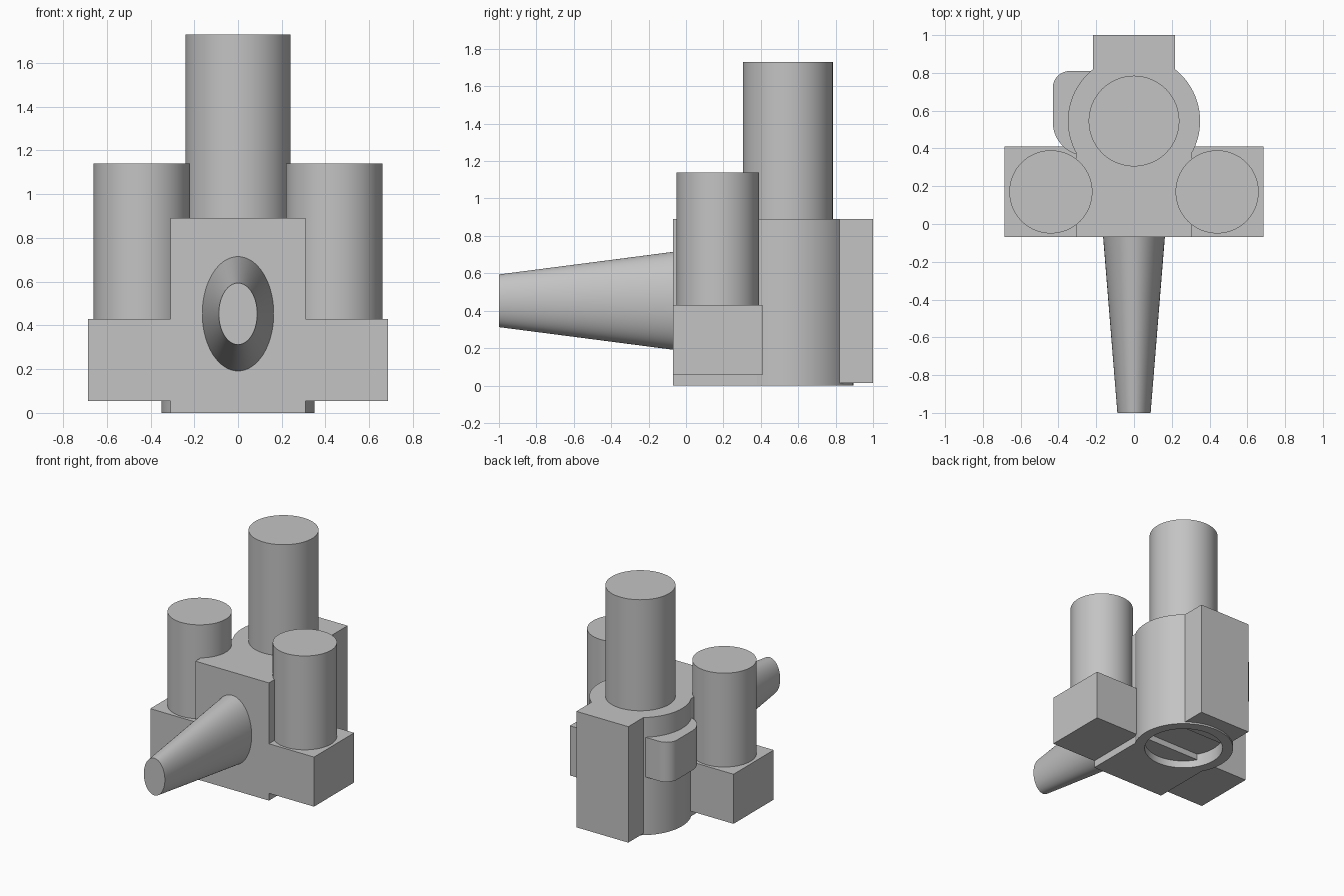
import bpy
import math

cube = bpy.data.objects.get("Cube")
if cube:
    bpy.data.objects.remove(cube, do_unlink=True)

grey = bpy.data.materials.new("plain grey")
grey.use_nodes = True
COLOUR = (0.55, 0.55, 0.55, 1)
grey.diffuse_color = COLOUR
grey.node_tree.nodes["Principled BSDF"].inputs["Base Color"].default_value = COLOUR


def finish(obj, name):
    obj.name = obj.data.name = name
    obj.data.materials.clear()
    obj.data.materials.append(grey)
    return obj


def smooth(obj):
    bpy.ops.object.select_all(action="DESELECT")
    obj.select_set(True)
    bpy.context.view_layer.objects.active = obj
    bpy.ops.object.shade_smooth_by_angle(angle=math.radians(30))


def prism(name, outline, z0, z1):
    """Extrude an outline seen from above, given anticlockwise."""
    n = len(outline)
    verts = [(x, y, z) for z in (z0, z1) for x, y in outline]
    faces = [list(range(n))[::-1], list(range(n, 2 * n))]
    faces += [[i, (i + 1) % n, (i + 1) % n + n, i + n] for i in range(n)]
    mesh = bpy.data.meshes.new(name)
    mesh.from_pydata(verts, [], faces)
    obj = bpy.data.objects.new(name, mesh)
    bpy.context.collection.objects.link(obj)
    return finish(obj, name)


def box(name, x0, x1, y0, y1, z0, z1):
    return prism(name, [(x0, y0), (x1, y0), (x1, y1), (x0, y1)], z0, z1)


def arc(cx, cy, r, start, end, steps):
    angles = [math.radians(start + (end - start) * i / steps) for i in range(steps + 1)]
    return [(cx + r * math.cos(a), cy + r * math.sin(a)) for a in angles]


def cylinder(name, x, y, r, z0, z1):
    obj = prism(name, arc(x, y, r, 0, 360, 96)[:-1], z0, z1)
    smooth(obj)
    return obj


AXIS_Y = 0.545
TOP = 0.89

# Main body: round housing joined to a square front, with a shallow socket below
housing = cylinder("round_housing", 0, AXIS_Y, 0.35, 0, TOP)
front = box("front_block", -0.308, 0.308, -0.07, 0.38, 0, TOP)
socket = cylinder("socket_cutter", 0, AXIS_Y, 0.275, -0.1, 0.1)
socket.hide_render = True
for part in (housing, front):
    cut = part.modifiers.new("socket", "BOOLEAN")
    cut.operation = "DIFFERENCE"
    cut.solver = "EXACT"
    cut.object = socket
    bpy.context.view_layer.objects.active = part
    bpy.ops.object.modifier_apply(modifier=cut.name)
    smooth(part)
bpy.data.objects.remove(socket, do_unlink=True)

# Crossbar carrying the side pipes, and the rear mounting plate
box("crossbar", -0.685, 0.685, -0.07, 0.41, 0.055, 0.43)
box("rear_plate", -0.217, 0.217, 0.75, 1, 0.013, TOP)

# Upright pipes
cylinder("tall_pipe", 0, AXIS_Y, 0.24, 0.3, 1.73)
for side, x in (("left", 0.44), ("right", -0.44)):
    cylinder(side + "_pipe", x, 0.17, 0.22, 0.4, 1.14)

# Rounded lug on the right of the housing
lug = prism("side_lug",
            [(-0.2, 0.38), (-0.2, 0.81)]
            + arc(-0.34, 0.72, 0.09, 90, 180, 12)
            + arc(-0.25, 0.54, 0.18, 180, 250, 16), 0.44, 0.74)
smooth(lug)

# Tapered oval nozzle pointing forward
bpy.ops.mesh.primitive_cone_add(vertices=96, radius1=0.165, radius2=0.088, depth=0.95,
                                location=(0, -0.525, 0.453),
                                rotation=(math.radians(90), 0, 0))
nozzle = finish(bpy.context.object, "nozzle")
nozzle.scale.y = 1.6
bpy.ops.object.transform_apply(location=False, rotation=True, scale=True)
smooth(nozzle)
